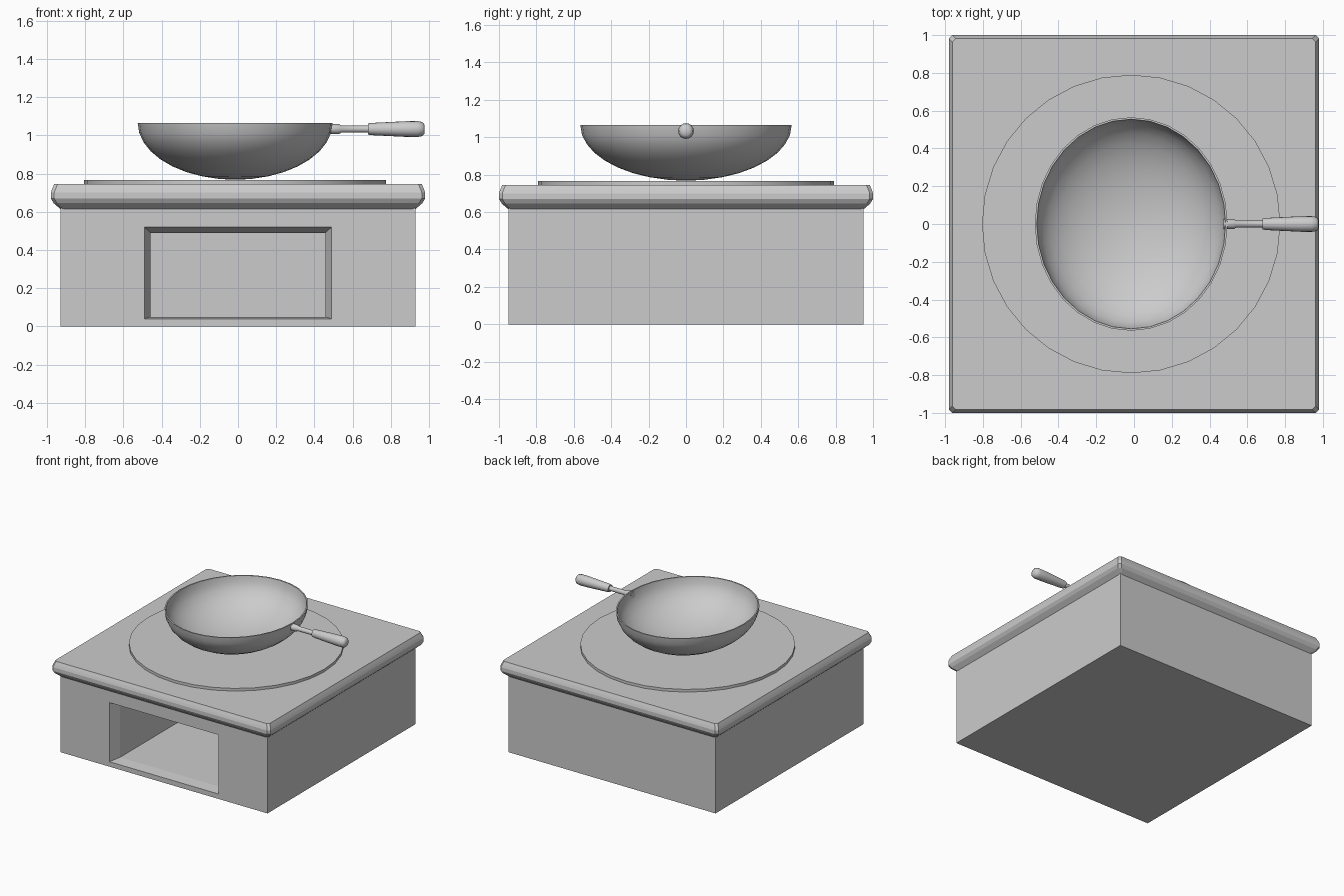
import bpy, bmesh
from math import sin, cos, pi, radians

if "Cube" in bpy.data.objects:
    bpy.data.objects.remove(bpy.data.objects["Cube"])


def loft(name, rings, smooth=None):
    """Skin a list of equal-length point rings and cap both ends."""
    bm = bmesh.new()
    loops = [[bm.verts.new(p) for p in ring] for ring in rings]
    n = len(loops[0])
    for a, b in zip(loops, loops[1:]):
        for i in range(n):
            j = (i + 1) % n
            bm.faces.new((a[i], a[j], b[j], b[i]))
    bm.faces.new(loops[0][::-1])
    bm.faces.new(loops[-1])
    bmesh.ops.recalc_face_normals(bm, faces=bm.faces[:])
    mesh = bpy.data.meshes.new(name)
    bm.to_mesh(mesh)
    bm.free()
    ob = bpy.data.objects.new(name, mesh)
    bpy.context.collection.objects.link(ob)
    if smooth:
        bpy.ops.object.select_all(action='DESELECT')
        ob.select_set(True)
        bpy.context.view_layer.objects.active = ob
        bpy.ops.object.shade_smooth_by_angle(angle=radians(smooth))
    return ob


def front_rect(hx, z0, z1, y):
    return [(-hx, y, z0), (hx, y, z0), (hx, y, z1), (-hx, y, z1)]


def cut_rect(hx, hy, c, z):
    """Horizontal rectangle with clipped corners."""
    return [(hx, -hy + c, z), (hx, hy - c, z), (hx - c, hy, z), (-hx + c, hy, z),
            (-hx, hy - c, z), (-hx, -hy + c, z), (-hx + c, -hy, z), (hx - c, -hy, z)]


def oval(rx, ry, z, cx=-0.015, n=32):
    return [(cx + rx * cos(2 * pi * i / n), ry * sin(2 * pi * i / n), z) for i in range(n)]


# stove body with a deep fire opening in the front
loft("stove_body", [
    front_rect(0.93, 0, 0.63, 0.95),
    front_rect(0.93, 0, 0.63, -0.95),
    front_rect(0.49, 0.04, 0.52, -0.95),
    front_rect(0.457, 0.05, 0.49, -0.86),
    front_rect(0.457, 0.05, 0.49, 0.80)])

# worktop slab with a rounded rim: (inset, z)
rim = [(0.05, 0.615), (0.015, 0.645), (0, 0.67), (0, 0.70), (0.007, 0.72), (0.018, 0.745)]
loft("worktop", [cut_rect(0.98 - d, 1.0 - d, 0.018, z) for d, z in rim])

# hob plate
loft("hob_plate", [oval(0.79, 0.79, z) for z in (0.74, 0.767)], 30)

# wok bowl: outer ellipsoid shell up to the rim, then back down inside
RX, RY, H, TOP, T = 0.51, 0.565, 0.297, 1.065, 0.01
steps = [0.03] + [k / 9 for k in range(1, 10)]
outer = [oval(RX * sin(s * pi / 2), RY * sin(s * pi / 2), TOP - H * cos(s * pi / 2))
         for s in steps]
inner = [oval((RX - T) * sin(s * pi / 2), (RY - T) * sin(s * pi / 2),
              TOP - (H - T) * cos(s * pi / 2)) for s in reversed(steps)]
loft("wok_bowl", outer + inner, 40)

# wok handle: neck, then flared grip: (x, radius)
handle = [(0.475, 0.026), (0.53, 0.026), (0.54, 0.019), (0.68, 0.018), (0.68, 0.029),
          (0.70, 0.032), (0.88, 0.041), (0.94, 0.042), (0.965, 0.037), (0.977, 0.022)]
loft("wok_handle", [[(x, r * cos(2 * pi * i / 16), 1.033 + r * sin(2 * pi * i / 16))
                     for i in range(16)] for x, r in handle], 40)
